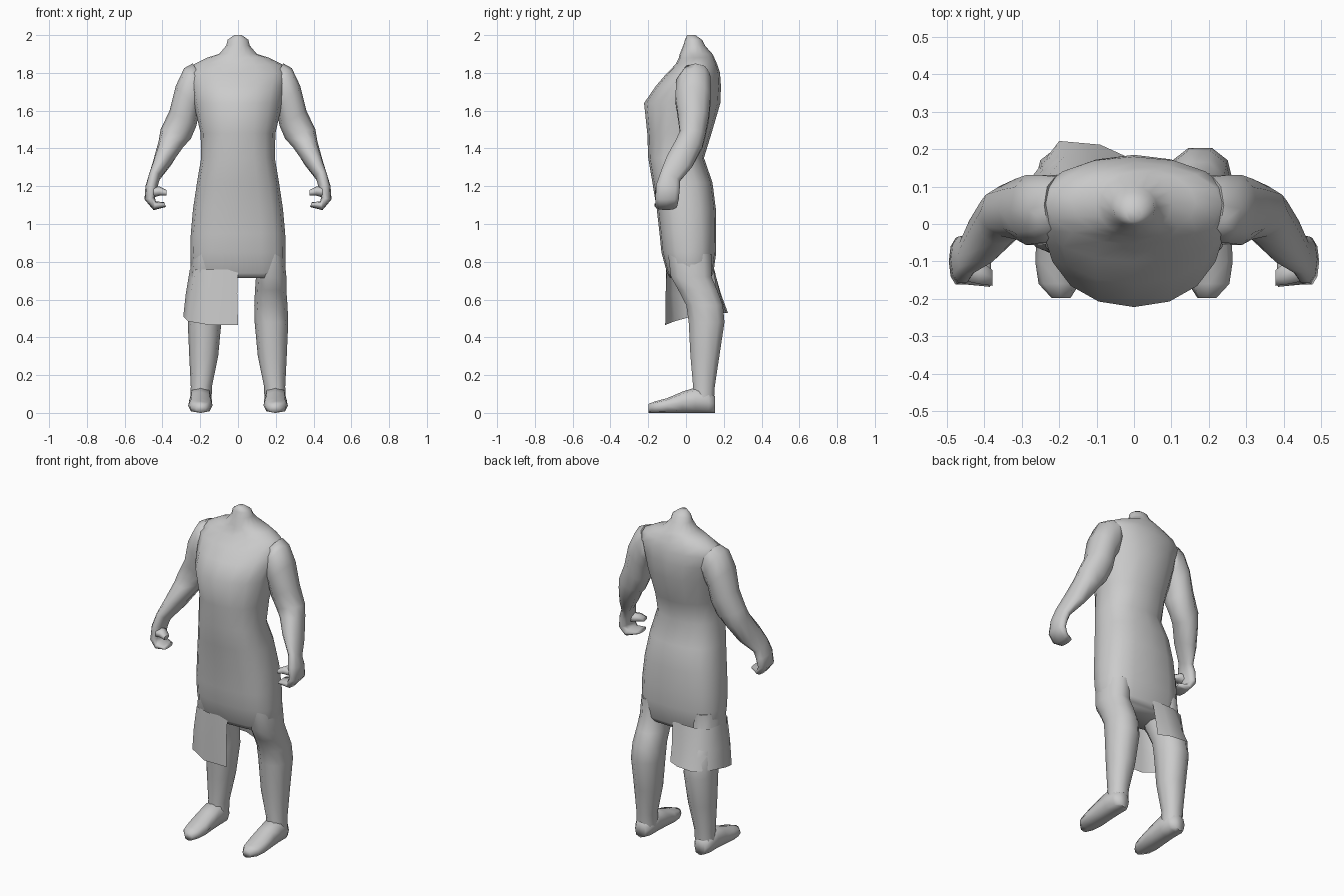
import bpy, bmesh, math
from mathutils import Vector

grey = bpy.data.materials.new("plain grey")
grey.diffuse_color = (0.6, 0.6, 0.6, 1)


def finish(name, bm, angle=75):
    bmesh.ops.recalc_face_normals(bm, faces=bm.faces)
    me = bpy.data.meshes.new(name)
    bm.to_mesh(me)
    bm.free()
    me.materials.append(grey)
    ob = bpy.data.objects.new(name, me)
    bpy.context.collection.objects.link(ob)
    bpy.ops.object.select_all(action='DESELECT')
    ob.select_set(True)
    bpy.context.view_layer.objects.active = ob
    bpy.ops.object.shade_smooth_by_angle(angle=math.radians(angle))
    return ob


def loft(name, rings, closed=True, angle=75):
    """Skin a list of point rings, capping the ends when closed."""
    bm = bmesh.new()
    vs = [[bm.verts.new(p) for p in r] for r in rings]
    n = len(vs[0])
    for a, b in zip(vs, vs[1:]):
        for i in range(n if closed else n - 1):
            j = (i + 1) % n
            bm.faces.new((a[i], a[j], b[j], b[i]))
    if closed:
        bm.faces.new(vs[0])
        bm.faces.new(vs[-1])
    return finish(name, bm, angle)


def oval(right, left, front, back, n=10, power=1.0):
    """Ring through four extreme points."""
    c = (Vector(right) + Vector(left)) / 2
    a = (Vector(right) - Vector(left)) / 2
    b = (Vector(back) - Vector(front)) / 2
    pts = []
    for i in range(n):
        t = 2 * math.pi * i / n
        co, si = math.cos(t), math.sin(t)
        co = math.copysign(abs(co) ** power, co)
        si = math.copysign(abs(si) ** power, si)
        pts.append(c + a * co + b * si)
    return pts


def flat_ring(z, x0, x1, y0, y1, n=10, power=1.0):
    m, k = (x0 + x1) / 2, (y0 + y1) / 2
    pts = oval((x1, 0, z), (x0, 0, z), (m, y0, z), (m, y1, z), n, power)
    return [Vector((p.x, p.y + k, p.z)) for p in pts]


# torso with neck stump and skirt: z, half width, front y, back y, squareness
torso = [
    (0.715, 0.235, -0.085, 0.13, .75), (0.74, 0.25, -0.10, 0.145, .75),
    (0.85, 0.252, -0.13, 0.16, .75), (0.95, 0.25, -0.14, 0.16, .75),
    (1.08, 0.238, -0.155, 0.158, .78), (1.22, 0.217, -0.178, 0.14, .8),
    (1.35, 0.195, -0.20, 0.095, .85), (1.48, 0.198, -0.205, 0.135, .9),
    (1.64, 0.235, -0.222, 0.182, .95), (1.73, 0.25, -0.16, 0.185, .95),
    (1.80, 0.265, -0.10, 0.18, .95), (1.845, 0.235, -0.055, 0.165, 1),
    (1.88, 0.165, -0.038, 0.15, 1), (1.90, 0.10, -0.033, 0.14, 1),
    (1.945, 0.062, -0.015, 0.10, 1), (1.975, 0.055, -0.005, 0.085, 1),
    (2.0, 0.02, 0.005, 0.05, 1)]
loft("torso", [flat_ring(z, -w, w, f, b, 16, p) for z, w, f, b, p in torso], angle=80)

# long skirt panel hanging round one leg
top = [(0, -.10), (-.13, -.105), (-.225, -.075), (-.255, .03), (-.235, .12),
       (-.16, .148), (-.08, .15), (-.01, .145)]
hem = [(0, -.11, .465), (-.15, -.11, .465), (-.265, -.06, .485), (-.29, .03, .51),
       (-.27, .13, .525), (-.2, .222, .53), (-.09, .212, .53), (-.02, .18, .53)]
loft("skirt_panel", [[Vector((x, y, .76)) for x, y in top],
                     [Vector(((x + u) / 2 - .004, (y + v) / 2, .63))
                      for (x, y), (u, v, w) in zip(top, hem)],
                     [Vector(p) for p in hem]], closed=False)

# legs: z, inner x, outer x, front y, back y
leg = [(0.84, .09, .245, -.10, .14), (0.72, .095, .256, -.085, .14),
       (0.65, .09, .256, -.045, .17), (0.57, .086, .262, -.003, .20),
       (0.48, .088, .266, .01, .208), (0.30, .105, .258, .02, .18),
       (0.14, .138, .25, .035, .155), (0.06, .14, .252, .03, .15)]
# feet: y, inner x, outer x, top z
foot = [(.153, .165, .235, .09), (.12, .142, .255, .115), (.05, .138, .258, .135),
        (-.02, .138, .26, .112), (-.10, .135, .264, .078), (-.16, .145, .255, .062),
        (-.198, .17, .22, .048)]
# arms: outer x z, inner x z, front y, back y, forward tilt
arm = [(.24, 1.85, .15, 1.70, -.03, .13, 0), (.285, 1.825, .18, 1.64, -.055, .135, 0),
       (.33, 1.73, .205, 1.60, -.06, .135, 0), (.362, 1.60, .22, 1.52, -.045, .125, 0),
       (.41, 1.50, .25, 1.45, -.035, .105, .01), (.42, 1.44, .288, 1.41, -.055, .09, .02),
       (.45, 1.33, .345, 1.33, -.105, .035, .03), (.472, 1.26, .412, 1.245, -.135, -.03, .025),
       (.49, 1.20, .425, 1.20, -.16, -.03, .01), (.495, 1.13, .44, 1.14, -.165, -.035, 0),
       (.447, 1.073, .435, 1.12, -.165, -.045, 0), (.382, 1.09, .39, 1.115, -.17, -.075, 0)]
thumb = [(.46, 1.20, .45, 1.14, -.155, -.08, 0), (.415, 1.198, .415, 1.15, -.165, -.09, 0),
         (.378, 1.18, .38, 1.15, -.168, -.12, 0)]


def arm_ring(s, ox, oz, ix, iz, f, b, t, n):
    m, mz, k = (ox + ix) / 2, (oz + iz) / 2, (f + b) / 2
    return oval((s * ox, k, oz), (s * ix, k, iz),
                (s * m, f, mz + t), (s * m, b, mz - t), n, .9)


for side, s in (("left", 1), ("right", -1)):
    loft(side + "_leg", [flat_ring(z, s * i, s * o, f, b, 10, .9) for z, i, o, f, b in leg])
    loft(side + "_foot", [oval((s * o, y, h / 2), (s * i, y, h / 2),
                               (s * (i + o) / 2, y, 0), (s * (i + o) / 2, y, h), 8, .75)
                          for y, i, o, h in foot])
    loft(side + "_arm", [arm_ring(s, *r, 10) for r in arm], angle=80)
    loft(side + "_thumb", [arm_ring(s, *r, 6) for r in thumb])
